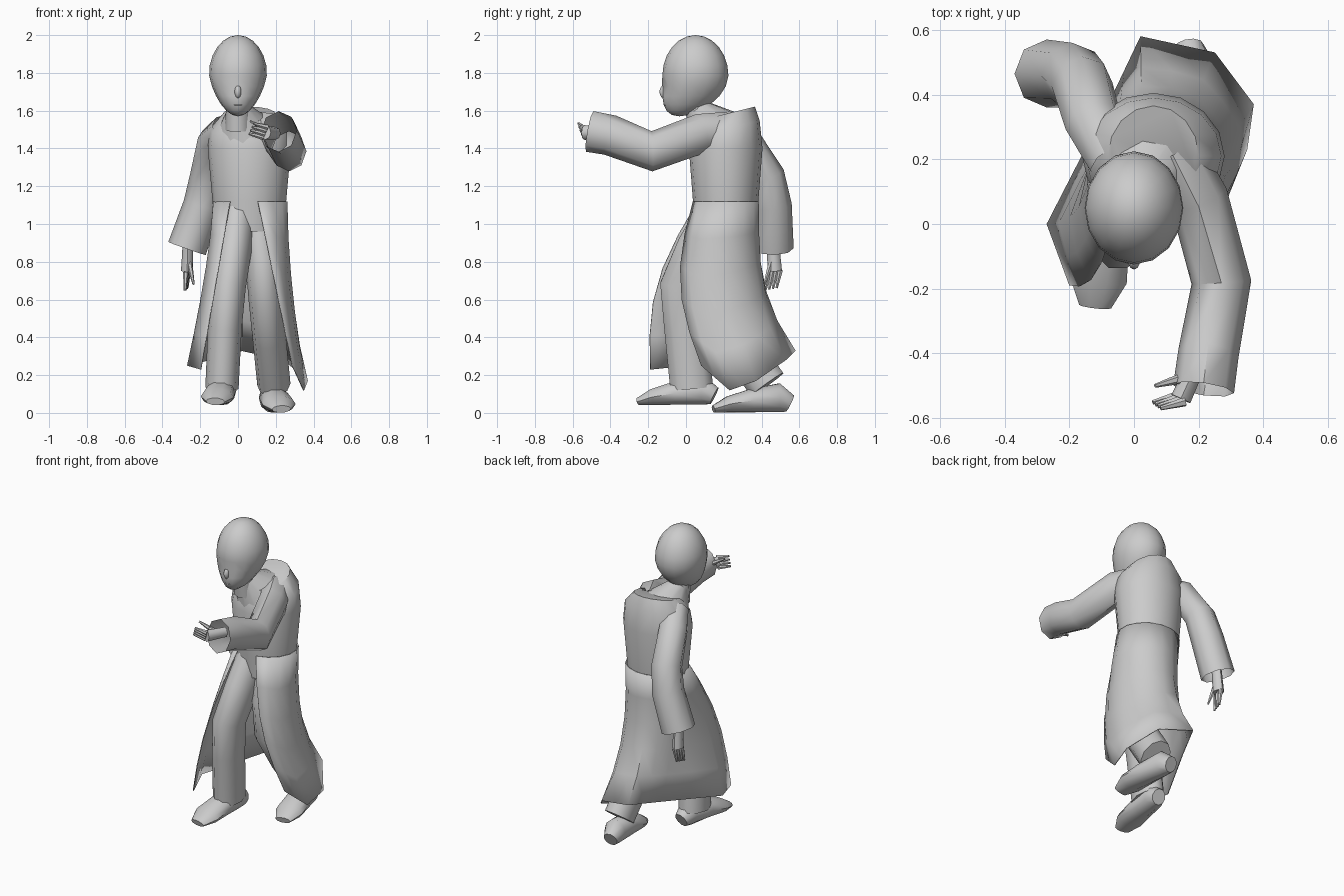
import bpy, bmesh, math
from mathutils import Vector

cube = bpy.data.objects.get("Cube")
if cube:
    bpy.data.objects.remove(cube, do_unlink=True)

grey = bpy.data.materials.new("plain_grey")
grey.use_nodes = True
grey.diffuse_color = (0.6, 0.6, 0.6, 1)
grey.node_tree.nodes["Principled BSDF"].inputs["Base Color"].default_value = grey.diffuse_color


def finish(name, bm):
    """Turn a bmesh into a shaded object."""
    bmesh.ops.recalc_face_normals(bm, faces=bm.faces[:])
    mesh = bpy.data.meshes.new(name)
    bm.to_mesh(mesh)
    bm.free()
    mesh.materials.append(grey)
    part = bpy.data.objects.new(name, mesh)
    bpy.context.collection.objects.link(part)
    bpy.ops.object.select_all(action='DESELECT')
    part.select_set(True)
    bpy.context.view_layer.objects.active = part
    bpy.ops.object.shade_smooth_by_angle(angle=math.radians(50))
    return part


def bridge(bm, rows, closed):
    """Join neighbouring rows of vertices with quads."""
    for lower, upper in zip(rows, rows[1:]):
        for i in range(0 if closed else 1, len(lower)):
            bm.faces.new((lower[i - 1], lower[i], upper[i], upper[i - 1]))


def loft(name, rings, sides=8, caps=True, shape=None):
    """Skin elliptical rings given as (centre, half width, half depth)."""
    bm = bmesh.new()
    rows = []
    for k, (centre, width, depth) in enumerate(rings):
        before = rings[max(k - 1, 0)][0]
        after = rings[min(k + 1, len(rings) - 1)][0]
        axis = (after - before).normalized()
        side = Vector((1, 0, 0))
        side = (side - axis * side.dot(axis)).normalized()
        other = axis.cross(side)
        row = []
        for i in range(sides):
            angle = math.tau * i / sides
            point = centre + side * math.cos(angle) * width + other * math.sin(angle) * depth
            if shape:
                shape(point)
            row.append(bm.verts.new(point))
        rows.append(row)
    bridge(bm, rows, True)
    if caps:
        bm.faces.new(rows[0])
        bm.faces.new(rows[-1])
    return finish(name, bm)


def limb(name, points, start, end, flatness=1, sides=8, caps=True):
    """Tube along a path whose radius changes evenly from start to end."""
    rings = []
    for k, point in enumerate(points):
        radius = start + (end - start) * k / (len(points) - 1)
        rings.append((Vector(point), radius, radius * flatness))
    return loft(name, rings, sides, caps)


def ball(name, centre, size, shape=None):
    """Ellipsoid with an optional rule that moves its vertices."""
    bm = bmesh.new()
    bmesh.ops.create_uvsphere(bm, u_segments=16, v_segments=12, radius=1)
    for vert in bm.verts:
        vert.co = Vector(centre) + vert.co * Vector(size)
        if shape:
            shape(vert.co)
    return finish(name, bm)


# Head: jaw narrows and moves forward, eye sockets sink in
def face_shape(point):
    if 1.7 < point.z < 1.76 and 0.03 < abs(point.x) < 0.08 and point.y < 0:
        point.y += 0.02
    jaw = max(0, 1.8 - point.z) / 0.23
    point.x *= 1 - jaw / 4
    point.y -= 0.085 * jaw * jaw


# Component-wise scaling is a plain product of coordinates
def ellipsoid(name, centre, size, shape=None):
    bm = bmesh.new()
    bmesh.ops.create_uvsphere(bm, u_segments=16, v_segments=12, radius=1)
    for vert in bm.verts:
        vert.co = [c + v * s for c, v, s in zip(centre, vert.co, size)]
        if shape:
            shape(vert.co)
    return finish(name, bm)


del ball
ellipsoid("head", (0, 0.05, 1.785), (0.155, 0.175, 0.215), face_shape)
ellipsoid("nose", (0, -0.115, 1.7), (0.018, 0.025, 0.035))
for name, height in (("upper_lip", 1.645), ("lower_lip", 1.63)):
    ellipsoid(name, (0, -0.1, height), (0.03, 0.018, 0.008))
limb("neck", [(0, 0.08, 1.5), (0, 0.05, 1.67)], 0.07, 0.06)
limb("collar", [(0.03, 0.15, 1.5), (0, 0.07, 1.61)], 0.15, 0.06, sides=12)


# Coat body: shoulders rise toward the back
def shoulder_slope(point):
    if point.z > 1.45:
        point.z += 0.25 * (point.y - 0.2)


torso = [(0.96, 0.18, 0.16), (1.12, 0.195, 0.173), (1.4, 0.22, 0.195), (1.5, 0.21, 0.18), (1.58, 0.14, 0.155)]
loft("coat_body", [(Vector((0.06, 0.21, z)), width, depth) for z, width, depth in torso],
     sides=16, shape=shoulder_slope)

# Open skirt: columns run from the left front edge round the back to the right,
# the front edges fall straight while the back flares late
hem = [(0.29, 0.08, 0.25), (0.35, 0.23, 0.12), (0.37, 0.37, 0.17), (0.25, 0.53, 0.28),
       (0.02, 0.58, 0.33), (-0.08, 0.37, 0.3), (-0.27, 0, 0.25), (-0.2, -0.19, 0.23)]
hem = [Vector(hem[i // 2]).lerp(Vector(hem[(i + 1) // 2]), 0.5) for i in range(2 * len(hem) - 1)]
last = len(hem) - 1
levels = 6
bm = bmesh.new()
rows = [[] for level in range(levels)]
for i, end in enumerate(hem):
    turn = i / last
    angle = math.radians(-78 + 315 * turn)
    waist = Vector((0.065 + 0.2 * math.cos(angle), 0.21 + 0.178 * math.sin(angle), 1.12))
    backness = math.sin(math.pi * turn) ** 2
    for level, row in enumerate(rows):
        drop = level / (levels - 1)
        point = waist.lerp(end, drop ** (1 + 2 * backness))
        point.z = waist.z + (end.z - waist.z) * drop
        point.y -= 0.09 * math.sin(math.pi * drop) * (1 - backness)
        row.append(bm.verts.new(point))
bridge(bm, rows, False)
cloth = finish("coat_skirt", bm).modifiers.new("cloth", 'SOLIDIFY')
cloth.thickness = 0.006

# Sleeves with open cuffs
limb("left_sleeve", [(0.12, 0.22, 1.49), (0.2, 0.08, 1.48), (0.27, -0.18, 1.385),
                     (0.23, -0.4, 1.47), (0.215, -0.51, 1.49)], 0.09, 0.095, 1.15, caps=False)
limb("right_sleeve", [(-0.06, 0.2, 1.5), (-0.125, 0.31, 1.44), (-0.16, 0.43, 1.25),
                      (-0.19, 0.46, 1.1), (-0.27, 0.465, 0.87)], 0.085, 0.105, caps=False)


# Hands: palm, four fingers and a thumb
def hand(side, wrist, knuckles, tip, thumb_tip, spread):
    wrist, knuckles, tip, thumb_tip, spread = map(Vector, (wrist, knuckles, tip, thumb_tip, spread))
    limb(side + "_palm", [wrist, wrist.lerp(knuckles, 0.6), knuckles], 0.028, 0.032, 1.2)
    for i, finger in enumerate(("index", "middle", "ring", "little")):
        shift = spread * (i - 1.5)
        limb(f"{side}_{finger}_finger",
             [knuckles + shift, knuckles.lerp(tip, 0.5) + shift, tip + shift], 0.015, 0.007, sides=6)
    root = wrist.lerp(knuckles, 0.4)
    limb(side + "_thumb", [root, root.lerp(thumb_tip, 0.6), thumb_tip], 0.018, 0.006, sides=6)


hand("left", (0.2, -0.42, 1.48), (0.145, -0.54, 1.485), (0.07, -0.56, 1.505),
     (0.065, -0.5, 1.545), (0.008, -0.006, 0.018))
hand("right", (-0.265, 0.46, 0.9), (-0.27, 0.47, 0.75), (-0.275, 0.45, 0.655),
     (-0.235, 0.415, 0.68), (0.004, 0.02, 0.004))

# Trouser legs
limb("right_leg", [(0, 0.17, 1.04), (-0.02, 0.07, 0.87), (-0.05, -0.02, 0.67),
                   (-0.07, 0, 0.45), (-0.085, 0.03, 0.13)], 0.095, 0.088, 1.35, sides=10)
limb("left_leg", [(0.1, 0.2, 1.04), (0.13, 0.13, 0.8), (0.145, 0.13, 0.6),
                  (0.165, 0.25, 0.4), (0.19, 0.43, 0.15)], 0.09, 0.088, 1.25, sides=10)


# Shoes: one shared profile of (place along the foot, half width, height)
def shoe(name, heel, toe):
    heel, toe = Vector(heel), Vector(toe)

    def flatten(point):
        point.z = max(point.z, heel.z)

    rings = []
    for place, width, height in ((0, 0.045, 0.1), (0.15, 0.07, 0.16), (0.5, 0.08, 0.13),
                                 (0.8, 0.088, 0.09), (1, 0.05, 0.04)):
        centre = heel.lerp(toe, place)
        centre.z += height / 2
        rings.append((centre, width, height / 2))
    loft(name, rings, sides=10, shape=flatten)


shoe("right_shoe", (-0.07, 0.15, 0.04), (-0.12, -0.255, 0.04))
shoe("left_shoe", (0.17, 0.55, 0), (0.23, 0.145, 0))
